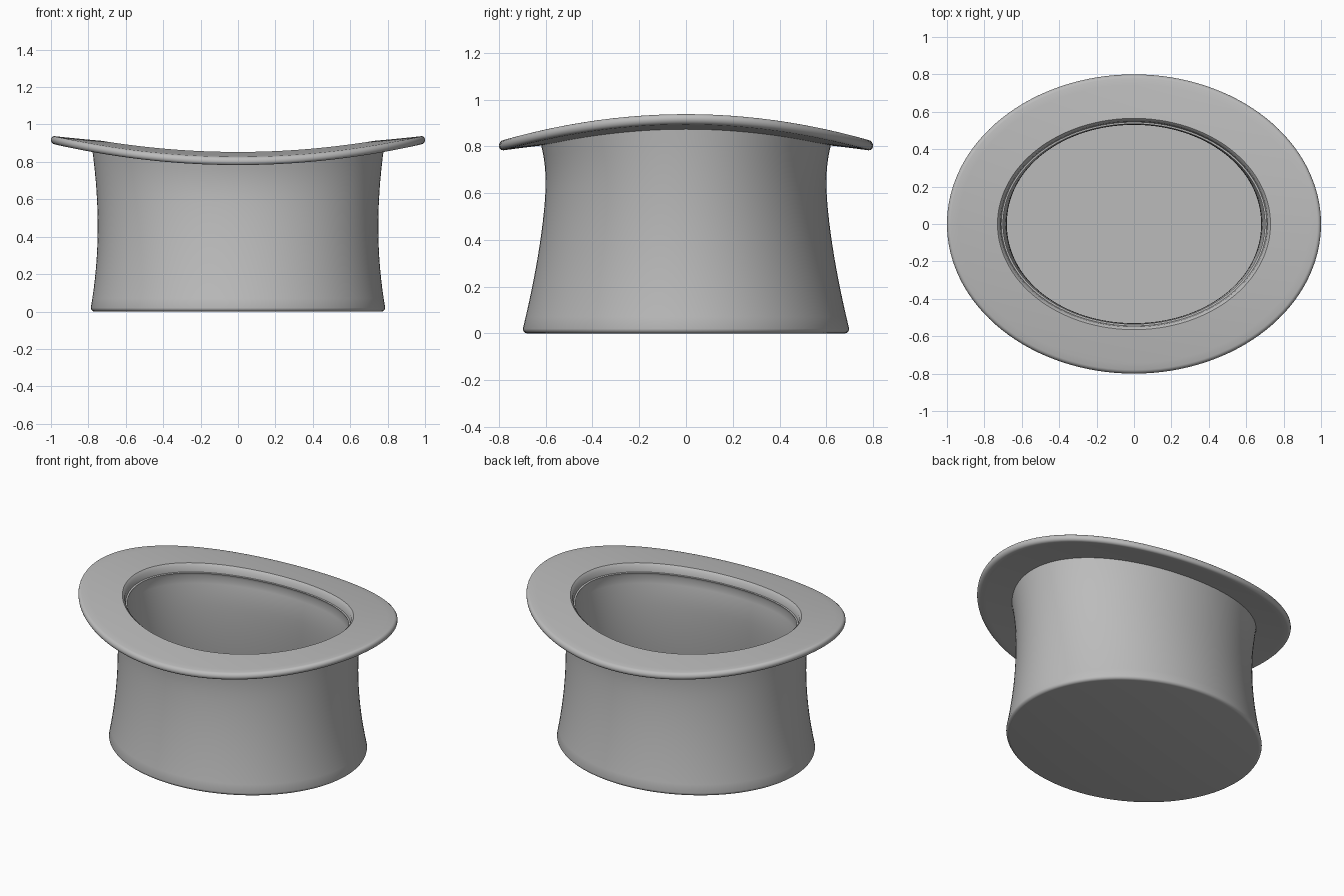
import bpy, bmesh, math

cube = bpy.data.objects.get("Cube")
if cube:
    bpy.data.objects.remove(cube)

felt = bpy.data.materials.new("grey_felt")
felt.use_nodes = True
GREY = (0.5, 0.5, 0.5, 1)
felt.diffuse_color = GREY
felt.node_tree.nodes["Principled BSDF"].inputs["Base Color"].default_value = GREY

SIDES = 128
TOP, UNDER, WALL = 0.882, 0.838, 0.07


def ring(bm, rx, ry, z, bend=1.0):
    """Oval ring whose height follows the saddle of the brim."""
    verts = []
    for i in range(SIDES):
        a = 2 * math.pi * i / SIDES
        x, y = rx * math.cos(a), ry * math.sin(a)
        verts.append(bm.verts.new((x, y, z + bend * (0.058 * x * x - 0.09 * y * y))))
    return verts


def loft(name, rows, close):
    """Bridge the rings; close them in a loop or cap both ends."""
    bm = bmesh.new()
    rings = [ring(bm, *r) for r in rows]
    pairs = list(zip(rings, rings[1:]))
    if close:
        pairs.append((rings[-1], rings[0]))
    else:
        bm.faces.new(rings[0])
        bm.faces.new(rings[-1])
    for a, b in pairs:
        for i in range(SIDES):
            j = (i + 1) % SIDES
            bm.faces.new((a[i], a[j], b[j], b[i]))
    bmesh.ops.recalc_face_normals(bm, faces=bm.faces)
    mesh = bpy.data.meshes.new(name)
    bm.to_mesh(mesh)
    bm.free()
    mesh.materials.append(felt)
    obj = bpy.data.objects.new(name, mesh)
    bpy.context.collection.objects.link(obj)
    bpy.ops.object.select_all(action="DESELECT")
    bpy.context.view_layer.objects.active = obj
    obj.select_set(True)
    bpy.ops.object.shade_smooth_by_angle(angle=math.radians(40))


def lerp(a, b, t):
    return a + (b - a) * t


# Crown wall: half width and half depth by height
def wall(z, inset=0.0):
    rx = 0.75 + 0.2 * (z - 0.45) ** 2
    ry = 0.6 + (0.2 * (0.66 - z) ** 1.6 if z < 0.66 else 0.6 * (z - 0.66) ** 2)
    return rx - inset, ry - inset


rows = []
# Rounded bottom edge
for k in range(5):
    a = math.pi / 2 * k / 4
    rx, ry = wall(0.02)
    d = 0.02 * (1 - math.sin(a))
    rows.append((rx - d, ry - d, 0.02 * (1 - math.cos(a)), 0))
# Outer wall, bending into the saddle near the brim
STEPS = 16
for k in range(1, STEPS + 1):
    t = k / STEPS
    z = lerp(0.02, UNDER, t)
    rows.append((*wall(z), z, t ** 3))
# Underside of the brim
for k in range(1, 7):
    t = k / 6
    rx, ry = wall(UNDER)
    rows.append((lerp(rx, 0.98, t), lerp(ry, 0.78, t), UNDER, 1))
# Rolled outer edge
mid, half = (TOP + UNDER) / 2, (TOP - UNDER) / 2
for k in range(1, 8):
    a = math.pi * k / 8
    rows.append((0.98 + 0.02 * math.sin(a), 0.78 + 0.02 * math.sin(a),
                 mid - half * math.cos(a), 1))
# Top of the brim
for k in range(7):
    t = k / 6
    rows.append((lerp(0.98, 0.73, t), lerp(0.78, 0.565, t), TOP, 1))
# Stepped lip of the opening
rows += [(0.715, 0.55, TOP - 0.015, 1), (0.71, 0.545, TOP - 0.05, 1),
         (0.7, 0.535, TOP - 0.052, 1)]
# Inner wall and floor
for k in range(STEPS + 1):
    t = 1 - k / STEPS
    z = lerp(0.06, TOP - 0.07, t)
    rows.append((*wall(z, WALL), z, t ** 3))

loft("top_hat", rows, close=False)
